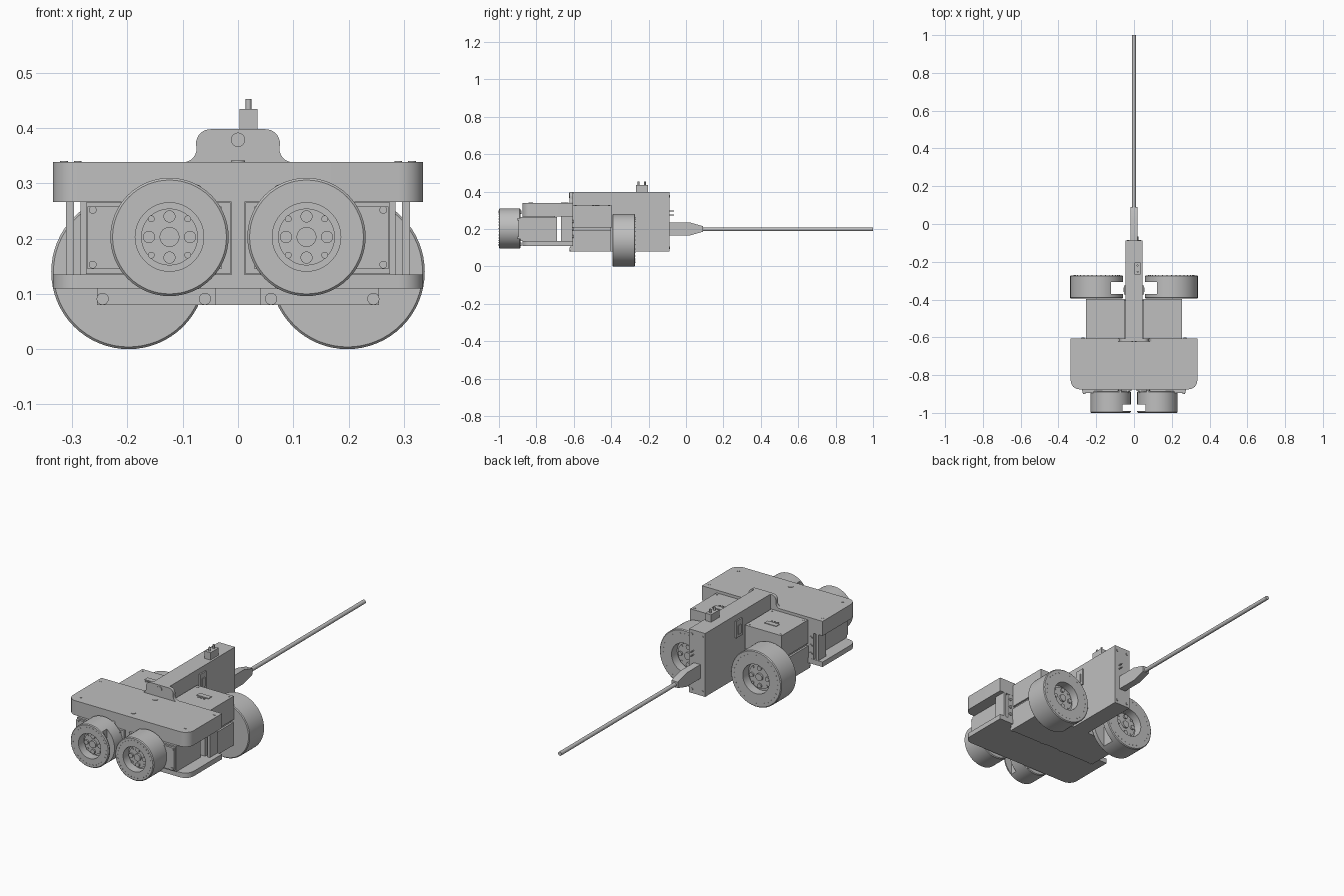
import bpy, bmesh, math
from mathutils import Matrix, Vector

if "Cube" in bpy.data.objects:
    bpy.data.objects.remove(bpy.data.objects["Cube"], do_unlink=True)

GREY = (0.52, 0.52, 0.52, 1)
mat = bpy.data.materials.new("plain_grey")
mat.use_nodes = True
mat.diffuse_color = GREY
mat.node_tree.nodes["Principled BSDF"].inputs["Base Color"].default_value = GREY


def finish(name, bm, smooth=False):
    bmesh.ops.recalc_face_normals(bm, faces=bm.faces[:])
    me = bpy.data.meshes.new(name)
    bm.to_mesh(me)
    bm.free()
    me.materials.append(mat)
    ob = bpy.data.objects.new(name, me)
    bpy.context.collection.objects.link(ob)
    if smooth:
        bpy.ops.object.select_all(action="DESELECT")
        bpy.context.view_layer.objects.active = ob
        ob.select_set(True)
        bpy.ops.object.shade_smooth_by_angle(angle=math.radians(35))
    return ob


def box(name, x, y, z):
    """Box from (low, high) pairs."""
    bm = bmesh.new()
    bmesh.ops.create_cube(bm, size=1)
    for v in bm.verts:
        v.co = [(a + b) / 2 + c * (b - a) for (a, b), c in zip((x, y, z), v.co)]
    return finish(name, bm)


def pair(name, x, y, z):
    box("left_" + name, x, y, z)
    box("right_" + name, (-x[1], -x[0]), y, z)


def prism(name, pts, offset, depth):
    """Extrude a flat outline of 3D points along a vector."""
    bm = bmesh.new()
    face = bm.faces.new([bm.verts.new(Vector(p) + Vector(offset)) for p in pts])
    new = bmesh.ops.extrude_face_region(bm, geom=[face])["geom"]
    bmesh.ops.translate(bm, vec=depth, verts=[g for g in new if isinstance(g, bmesh.types.BMVert)])
    return finish(name, bm, True)


def arc(cx, cy, r, start, end, n=8):
    return [(cx + r * math.cos(math.radians(start + (end - start) * i / n)),
             cy + r * math.sin(math.radians(start + (end - start) * i / n))) for i in range(n + 1)]


def lathe(name, profile, x, z, steps=64):
    """Closed (radius, y) profile turned around a y axis."""
    bm = bmesh.new()
    verts = [bm.verts.new((r, y, 0)) for r, y in profile]
    edges = [bm.edges.new((a, b)) for a, b in zip(verts, verts[1:] + verts[:1])]
    bmesh.ops.spin(bm, geom=verts + edges, cent=(0, 0, 0), axis=(0, 1, 0),
                   angle=math.tau, steps=steps, use_duplicate=False)
    bmesh.ops.remove_doubles(bm, verts=bm.verts[:], dist=1e-5)
    bmesh.ops.translate(bm, vec=(x, 0, z), verts=bm.verts[:])
    return finish(name, bm, True)


def pegs(name, spots, radius, length, axis="Y", seg=16):
    """Several short cylinders, as one object, centred on the spots."""
    bm = bmesh.new()
    turn = {"X": Matrix.Rotation(math.pi / 2, 4, "Y"),
            "Y": Matrix.Rotation(math.pi / 2, 4, "X"), "Z": Matrix()}[axis]
    for s in spots:
        bmesh.ops.create_cone(bm, cap_ends=True, segments=seg, radius1=radius, radius2=radius,
                              depth=length, matrix=Matrix.Translation(s) @ turn)
    return finish(name, bm, True)


def ring(x, y, z, r, n, start=0):
    return [(x + px, y, z + pz) for px, pz in arc(0, 0, r, start, start + 360, n)[:-1]]


def cut(ob, x, y, z):
    cutter = box("cutter", x, y, z)
    cutter.hide_render = True
    mod = ob.modifiers.new("slot", "BOOLEAN")
    mod.operation, mod.object, mod.solver = "DIFFERENCE", cutter, "EXACT"
    bpy.context.view_layer.objects.active = ob
    bpy.ops.object.modifier_apply(modifier=mod.name)
    bpy.data.objects.remove(cutter, do_unlink=True)


def wheel(name, side, x, z, radius, bore, outer, inner, slot_x, slot_y):
    """Rim with a bore, a recessed hub and screws; outer is the exposed face."""
    d = 1 if outer > inner else -1
    c = 0.004
    tyre = lathe(name + "_rim", [(bore, inner), (radius - c, inner), (radius, inner + d * c),
                 (radius, outer - d * c), (radius - c, outer), (bore, outer)], side * x, z)
    cut(tyre, sorted((0, side * slot_x)), slot_y, (z - radius - 0.1, z + radius + 0.1))
    face = outer - d * 0.045
    pegs(name + "_hub", [(side * x, (face + inner) / 2, z)], bore + 0.001, abs(face - inner), seg=48)
    pegs(name + "_horn", [(side * x, face + d * 0.006, z)], bore * 0.83, 0.014, seg=48)
    pegs(name + "_centre_screw", [(side * x, face + d * 0.015, z)], 0.018, 0.016, seg=24)
    pegs(name + "_screws", ring(side * x, face + d * 0.015, z, bore * 0.6, 4), 0.011, 0.012)
    pegs(name + "_small_screws", ring(side * x, face + d * 0.013, z, bore * 0.75, 4, 45), 0.006, 0.006)
    pegs(name + "_rim_rivets", ring(side * x, outer, z, radius * 0.86, 32), 0.0025, 0.003, seg=8)


# Wheels
for side, word in ((1, "left"), (-1, "right")):
    wheel(word + "_front_wheel", side, 0.124, 0.203, 0.107, 0.062, -1.0, -0.885, 0.06, (-0.99, -0.955))
    wheel(word + "_rear_wheel", side, 0.198, 0.14, 0.14, 0.073, -0.272, -0.394, 0.122, (-0.37, -0.307))
    pegs(word + "_front_motor_tabs", ring(side * 0.124, -0.887, 0.203, 0.099, 3, 0 if side > 0 else 180),
         0.009, 0.014)

# Top cover and base plate share one outline with rounded front corners
W, R = 0.335, 0.045
outline = ([(W, -0.605), (-W, -0.605)] + arc(-W + R, -0.875 + R, R, 180, 270)
           + arc(W - R, -0.875 + R, R, 270, 360))
prism("top_cover", [(x, y, 0) for x, y in outline], (0, 0, 0.266), (0, 0, 0.073))
prism("base_plate", [(x, y, 0) for x, y in outline], (0, 0, 0.11), (0, 0, 0.025))
pegs("cover_centre_screws", [(0, y, 0.339) for y in (-0.655, -0.83)], 0.013, 0.004, "Z")
pegs("cover_corner_screws", [(s * x, y, 0.339) for s in (1, -1) for x, y in ((0.315, -0.635), (0.29, -0.83))],
     0.007, 0.003, "Z")

# Front motors, divider and rear wall of the front bay
pair("front_motor", (0.014, 0.275), (-0.885, -0.69), (0.136, 0.265))
pair("front_motor_face", (0.03, 0.272), (-0.895, -0.884), (0.145, 0.258))
box("front_divider", (-0.012, 0.012), (-0.875, -0.7), (0.13, 0.27))
pegs("front_motor_screws", [(s * 0.263, -0.896, z) for s in (1, -1) for z in (0.153, 0.252)], 0.007, 0.008)
pair("bay_wall", (0.04, 0.285), (-0.668, -0.606), (0.13, 0.27))
pair("bay_post", (0.297, 0.311), (-0.668, -0.606), (0.13, 0.27))
pegs("bay_wall_screws", [(s * 0.27, -0.605, z) for s in (1, -1) for z in (0.16, 0.2, 0.24)], 0.008, 0.008)

# Rear motors on their lower housing
pair("rear_motor", (0.05, 0.254), (-0.606, -0.396), (0.208, 0.325))
pair("rear_motor_waist", (0.04, 0.245), (-0.61, -0.405), (0.18, 0.21))
pair("rear_housing", (0.04, 0.255), (-0.618, -0.4), (0.08, 0.195))
pair("rear_motor_socket", (0.112, 0.178), (-0.488, -0.462), (0.324, 0.328))
for s, word in ((1, "left"), (-1, "right")):
    pegs(word + "_socket_pins", [(s * (0.145 + i * 0.016), -0.498, 0.325) for i in (-1, 0, 1)], 0.005, 0.006, "Z")
    pegs(word + "_motor_corner_screws", [(s * x, y, 0.325) for x in (0.065, 0.24) for y in (-0.59, -0.412)],
         0.005, 0.004, "Z")
pegs("housing_bolts", [(s * x, -0.62, 0.091) for s in (1, -1) for x in (0.06, 0.245)], 0.011, 0.008)

# Central spine with its filleted front flange
box("spine", (-0.045, 0.045), (-0.615, -0.088), (0.08, 0.398))
half = arc(0.1, 0.363, 0.025, 270, 180) + arc(0.05, 0.372, 0.026, 0, 90)
half = [(0.1, 0.3)] + half
hump = half + [(-x, z) for x, z in reversed(half)]
prism("spine_flange", [(x, 0, z) for x, z in hump], (0, -0.622, 0), (0, 0.017, 0))
pegs("flange_screw", [(0, -0.622, 0.379)], 0.013, 0.006)
pegs("spine_back_screws", [(x, -0.088, z) for x in (-0.03, 0.03) for z in (0.1, 0.375)], 0.007, 0.006)
pair("spine_socket", (0.044, 0.052), (-0.372, -0.325), (0.285, 0.37))
pair("spine_socket_plug", (0.05, 0.056), (-0.36, -0.337), (0.3, 0.345))

# Toggle switch and rear pins
box("switch_body", (0.003, 0.035), (-0.268, -0.203), (0.39, 0.435))
pegs("switch_pins", [(0.019, y, 0.44) for y in (-0.253, -0.22)], 0.005, 0.026, "Z", 12)
pegs("rear_pins", [(0.02, -0.08, z) for z in (0.275, 0.295)], 0.003, 0.03, "Y", 8)

# Cable with a flattened, tapering strain relief
sleeve = [(-0.092, 0.165), (0.02, 0.165), (0.09, 0.185), (0.09, 0.215), (0.02, 0.235), (-0.092, 0.235)]
prism("strain_relief", [(0, y, z) for y, z in sleeve], (-0.018, 0, 0), (0.036, 0, 0))
pegs("cable", [(0, 0.53, 0.198)], 0.01, 0.94, "Y", 20)
